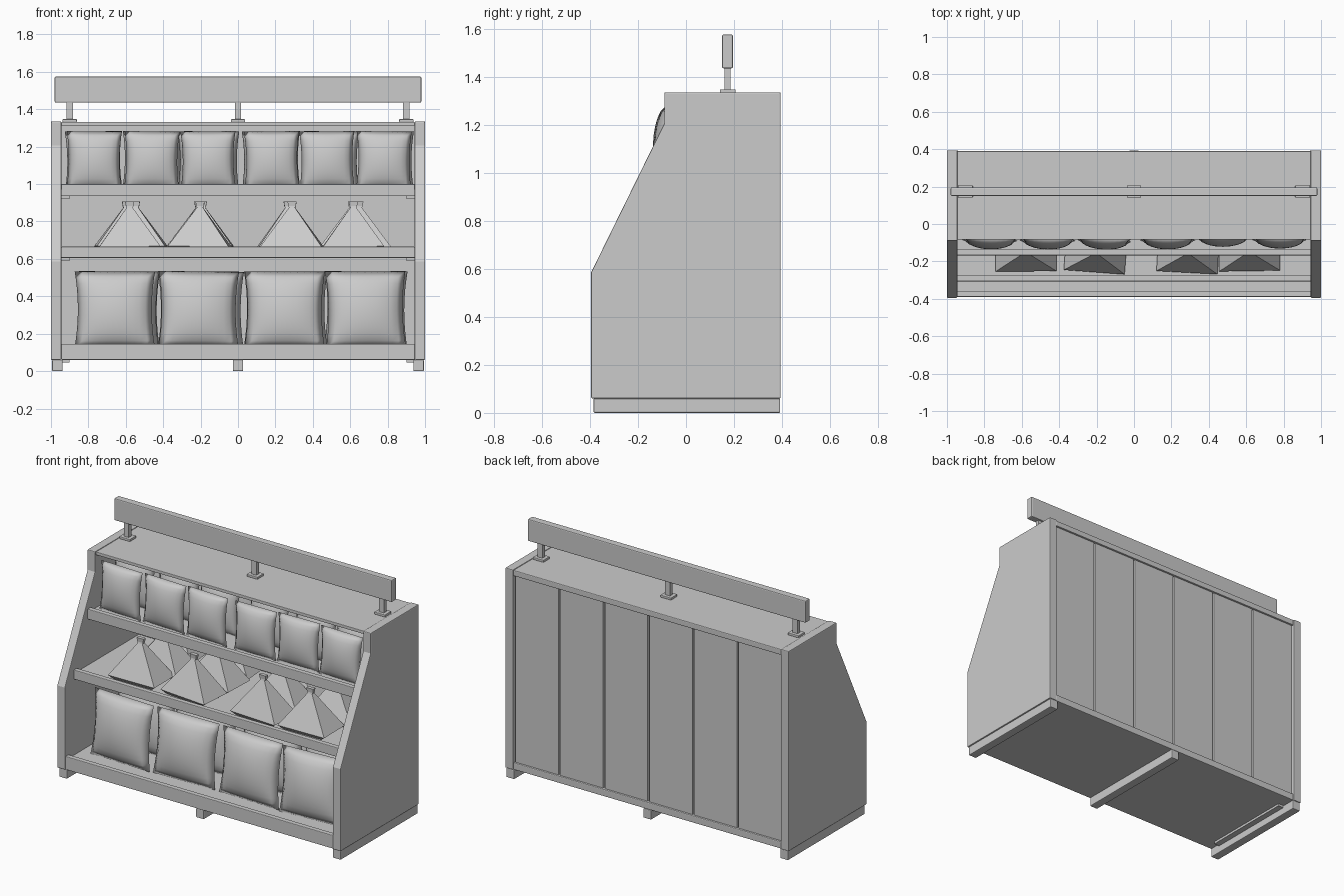
import bpy, bmesh, math, random
from mathutils import Vector

if "Cube" in bpy.data.objects:
    bpy.data.objects.remove(bpy.data.objects["Cube"])

random.seed(4)


def make_object(name, bm, bevel=0.0):
    bmesh.ops.recalc_face_normals(bm, faces=bm.faces)
    me = bpy.data.meshes.new(name)
    bm.to_mesh(me)
    bm.free()
    ob = bpy.data.objects.new(name, me)
    bpy.context.collection.objects.link(ob)
    if bevel:
        m = ob.modifiers.new("bevel", 'BEVEL')
        m.width = bevel
        m.segments = 2
        m.limit_method = 'ANGLE'
    return ob


def box(name, x, y, z, bevel=0.0):
    """Box from (min, max) ranges on each axis."""
    bm = bmesh.new()
    bmesh.ops.create_cube(bm, size=1)
    for v in bm.verts:
        v.co = Vector([r[0] if c < 0 else r[1] for c, r in zip(v.co, (x, y, z))])
    return make_object(name, bm, bevel)


def side_panel(name, x0, x1):
    profile = [(-0.395, 0.06), (0.394, 0.06), (0.394, 1.335),
               (-0.09, 1.335), (-0.09, 1.206), (-0.395, 0.585)]
    bm = bmesh.new()
    face = bm.faces.new([bm.verts.new((x0, y, z)) for y, z in profile])
    ext = bmesh.ops.extrude_face_region(bm, geom=[face])
    for v in ext['geom']:
        if isinstance(v, bmesh.types.BMVert):
            v.co.x = x1
    return make_object(name, bm, 0.005)


def pillow_bag(name, w, h, t):
    """Two bulging sheets joined at a pinched seam; base at z = 0."""
    n = 12
    bm = bmesh.new()
    rim = {}

    def vert(i, j, side):
        u, v = 2 * i / n - 1, 2 * j / n - 1
        edge = i in (0, n) or j in (0, n)
        if edge and (i, j) in rim:
            return rim[i, j]
        bulge = ((1 - u * u) * (1 - v * v)) ** 0.55
        p = bm.verts.new((w / 2 * u * (1 - 0.08 * (1 - v * v)),
                          side * t * bulge, h * (v + 1) / 2))
        if edge:
            rim[i, j] = p
        return p

    for side in (-1, 1):
        g = [[vert(i, j, side) for j in range(n + 1)] for i in range(n + 1)]
        for i in range(n):
            for j in range(n):
                f = bm.faces.new((g[i][j], g[i + 1][j], g[i + 1][j + 1], g[i][j + 1]))
                f.smooth = True
    return make_object(name, bm)


def pyramid_pouch(name):
    """Four-sided pouch lofted from rings, gathered into a crimped top."""
    rings = [(0.13, 0.085, 0), (0.163, 0.105, 0.025), (0.016, 0.012, 0.232),
             (0.02, 0.01, 0.24), (0.024, 0.012, 0.265)]
    bm = bmesh.new()
    loops = [[bm.verts.new((sx * a, sy * b, z)) for sx, sy in
              ((-1, -1), (1, -1), (1, 1), (-1, 1))] for a, b, z in rings]
    for lo, hi in zip(loops, loops[1:]):
        for k in range(4):
            bm.faces.new((lo[k], lo[(k + 1) % 4], hi[(k + 1) % 4], hi[k]))
    bm.faces.new(loops[0][::-1])
    bm.faces.new(loops[-1])
    return make_object(name, bm)


def stock(source, xs, ys, z, lean, jitter, twist):
    """Fill a shelf with linked copies of one product."""
    first = True
    for r, y in enumerate(ys):
        for x in xs:
            ob = source if first else source.copy()
            if not first:
                bpy.context.collection.objects.link(ob)
            first = False
            dx = random.uniform(-jitter, jitter) * (1 if r else 0.3)
            ob.location = (x + dx, y + random.uniform(-0.008, 0.008), z)
            ob.rotation_euler = (lean, random.uniform(-0.012, 0.012),
                                 random.uniform(-twist, twist))


# Side panels and floor runners
IN = 0.945
side_panel("left_side_panel", -1, -IN)
side_panel("right_side_panel", IN, 1)
for name, x in (("left", -0.966), ("centre", 0), ("right", 0.966)):
    box(name + "_runner", (x - 0.028, x + 0.028), (-0.385, 0.392), (0, 0.06), 0.005)

# Top board and back rails
box("top_board", (-IN, IN), (-0.083, 0.385), (1.312, 1.332), 0.003)
box("back_top_rail", (-IN, IN), (0.35, 0.39), (1.295, 1.332), 0.005)
box("back_bottom_rail", (-IN, IN), (0.35, 0.39), (0.06, 0.105), 0.005)

# Back boards with narrow grooves over a backing sheet
box("back_sheet", (-IN, IN), (0.35, 0.36), (0.07, 1.32))
step = 2 * IN / 6
for i in range(6):
    x = -IN + i * step
    box(f"back_board_{i + 1}", (x + 0.005, x + step - 0.005), (0.355, 0.378),
        (0.1, 1.3), 0.003)

# Shelves: slab, front lip and end cleats
for name, y, z0, z1 in (("bottom", -0.39, 0.06, 0.145),
                        ("middle", -0.307, 0.605, 0.665),
                        ("top", -0.168, 0.935, 1.0)):
    box(name + "_shelf", (-IN, IN), (y + 0.02, 0.355), (z0, z1 - 0.025))
    box(name + "_shelf_lip", (-IN, IN), (y, y + 0.032), (z0, z1), 0.004)
    for s, side in ((-1, "left"), (1, "right")):
        box(f"{name}_shelf_{side}_cleat", sorted((s * 0.9, s * IN)),
            (y + 0.08, 0.3), (z0 - 0.015, z0))

# Header sign on three posts
box("header_board", (-0.98, 0.98), (0.15, 0.196), (1.435, 1.575), 0.006)
for name, x in (("left", -0.9), ("centre", 0), ("right", 0.9)):
    box(name + "_post", (x - 0.017, x + 0.017), (0.16, 0.186), (1.34, 1.44))
    box(name + "_post_foot", (x - 0.038, x + 0.038), (0.141, 0.206),
        (1.332, 1.347), 0.003)

# Goods on the shelves
stock(pillow_bag("large_bag", 0.43, 0.41, 0.075),
      (-0.655, -0.205, 0.245, 0.69), (-0.24, -0.05, 0.14), 0.125, -0.1, 0.025, 0.06)
stock(pyramid_pouch("pyramid_pouch"),
      (-0.57, -0.205, 0.29, 0.62), (-0.15, 0.055, 0.24), 0.642, 0, 0.03, 0.12)
stock(pillow_bag("small_bag", 0.295, 0.305, 0.055),
      (-0.765, -0.46, -0.155, 0.18, 0.48, 0.775), (-0.082, 0.06, 0.2),
      0.977, -0.05, 0.02, 0.08)
